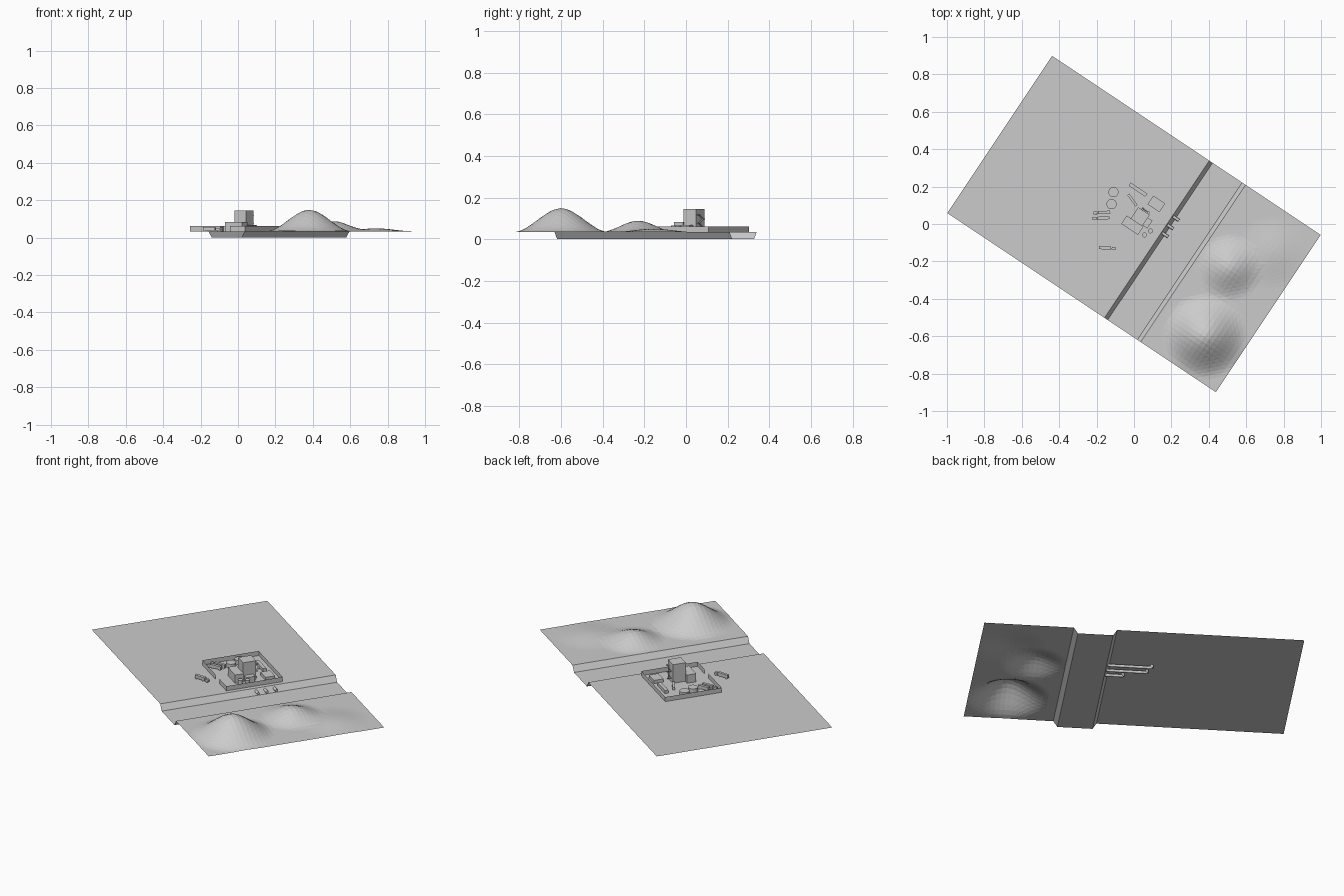
import bpy, bmesh, math
from mathutils import Matrix, Vector

if "Cube" in bpy.data.objects:
    bpy.data.objects.remove(bpy.data.objects["Cube"])

# Site frame: local X crosses the river, local Y runs along it
ROT = Matrix.Rotation(math.radians(-33.7), 4, 'Z')
G = 0.034  # ground level
HX, HY = 0.863, 0.505


def finish(name, bm):
    bmesh.ops.transform(bm, matrix=ROT, verts=bm.verts)
    me = bpy.data.meshes.new(name)
    bm.to_mesh(me)
    bm.free()
    ob = bpy.data.objects.new(name, me)
    bpy.context.collection.objects.link(ob)
    return ob


def box(name, cx, cy, sx, sy, z0, z1, turn=0):
    bm = bmesh.new()
    m = (Matrix.Translation((cx, cy, (z0 + z1) / 2)) @ Matrix.Rotation(math.radians(turn), 4, 'Z')
         @ Matrix.Diagonal((sx, sy, z1 - z0, 1)))
    bmesh.ops.create_cube(bm, size=1, matrix=m)
    return finish(name, bm)


def tube(name, a, b, r, sides=16):
    a, b = Vector(a), Vector(b)
    d = b - a
    bm = bmesh.new()
    m = Matrix.Translation((a + b) / 2) @ d.to_track_quat('Z', 'Y').to_matrix().to_4x4()
    bmesh.ops.create_cone(bm, cap_ends=True, segments=sides, radius1=r, radius2=r,
                          depth=d.length, matrix=m)
    return finish(name, bm)


def strip(name, pts):
    """Quads between successive pairs of points."""
    bm = bmesh.new()
    vs = [[bm.verts.new(p) for p in pair] for pair in pts]
    for p, q in zip(vs, vs[1:]):
        bm.faces.new((p[0], q[0], q[1], p[1]))
    return finish(name, bm)


# Flat plain and river bed
section = [(-HX, G), (0.147, G), (0.168, 0), (0.358, 0), (0.38, G)]
strip("plain_and_river", [((x, -HY, z), (x, HY, z)) for x, z in section])

# Hills on the far bank: (x, y, height, radius)
HILLS = [(0.649, -0.288, 0.115, 0.23), (0.552, 0.092, 0.055, 0.18), (0.70, 0.28, 0.016, 0.20)]
bm = bmesh.new()
NX, NY = 18, 38
grid = []
for i in range(NX + 1):
    row = []
    for j in range(NY + 1):
        x = 0.38 + (HX - 0.38) * i / NX
        y = -HY + 2 * HY * j / NY
        z = G
        for cx, cy, h, r in HILLS:
            t = min(1, math.hypot(x - cx, y - cy) / r)
            z += h * (1 - t * t * (3 - 2 * t))
        row.append(bm.verts.new((x, y, z)))
    grid.append(row)
for i in range(NX):
    for j in range(NY):
        bm.faces.new((grid[i][j], grid[i + 1][j], grid[i + 1][j + 1], grid[i][j + 1]))
bmesh.ops.triangulate(bm, faces=bm.faces)
finish("hills", bm)

# Perimeter wall with a gate gap
x0, x1, y0, y1 = -0.232, 0.122, -0.115, 0.21
path = [(-0.037, y0), (x0, y0), (x0, y1), (x1, y1), (x1, y0), (0.025, y0)]
strip("perimeter_wall", [((x, y, G), (x, y, 0.061)) for x, y in path])

# Main building
box("main_tower", 0.006, 0.050, 0.074, 0.074, G, 0.144)
box("front_hall", -0.004, -0.010, 0.108, 0.052, G, 0.083)
box("side_annex", 0.058, 0.045, 0.03, 0.05, G, 0.068)

# Outside stair on the tower
for k in range(4):
    z = 0.055 + k * 0.02
    side = 1 if k % 2 else -1
    box("stair_landing", 0.012 + side * 0.018, 0.094, 0.012, 0.014, z, z + 0.004)
    tube("stair_flight", (0.012 - side * 0.018, 0.094, z - 0.018),
         (0.012 + side * 0.018, 0.094, z + 0.002), 0.003, 4)

# Other buildings
box("long_shed", -0.084, 0.165, 0.107, 0.02, G, 0.053)
box("store_house", 0.040, 0.156, 0.075, 0.055, G, 0.053)
box("pipe_rack", -0.078, 0.102, 0.075, 0.014, G, 0.05, -20)

# Storage tanks
for x, y, r, top in [(-0.186, 0.081, 0.027, 0.058), (-0.159, 0.022, 0.027, 0.058),
                     (0.079, -0.018, 0.013, 0.066), (0.094, 0.018, 0.013, 0.066)]:
    tube("tank", (x, y, G), (x, y, top), r, 24)


# Trucks, given by world position of the trailer centre
def truck(wx, wy, angle, flip):
    c = ROT.inverted() @ Vector((wx, wy, 0))
    a = math.radians(angle + 33.7)
    d = Vector((math.cos(a), math.sin(a), 0)) * flip
    box("truck_trailer", c.x, c.y, 0.066, 0.016, G + 0.005, 0.058, angle + 33.7)
    k = c + d * 0.046
    box("truck_cab", k.x, k.y, 0.02, 0.015, G + 0.004, 0.052, angle + 33.7)
    for s in (-0.025, 0.02, 0.046):
        w = c + d * s
        n = Vector((-d.y, d.x, 0)) * 0.008
        tube("truck_axle", w - n + Vector((0, 0, G + 0.005)), w + n + Vector((0, 0, G + 0.005)), 0.005, 10)


truck(-0.16, 0.062, 3, -1)
truck(-0.165, 0.032, 3, -1)
truck(-0.155, -0.128, -3, 1)

# Water pipes running under the plain into the river
for y, xe in [(0.044, 0.065), (0.095, -0.06), (0.149, -0.08)]:
    tube("water_pipe", (xe, y, 0.019), (0.19, y, 0.019), 0.008)
    tube("pipe_riser", (xe, y, 0.016), (xe, y, G + 0.004), 0.008)
